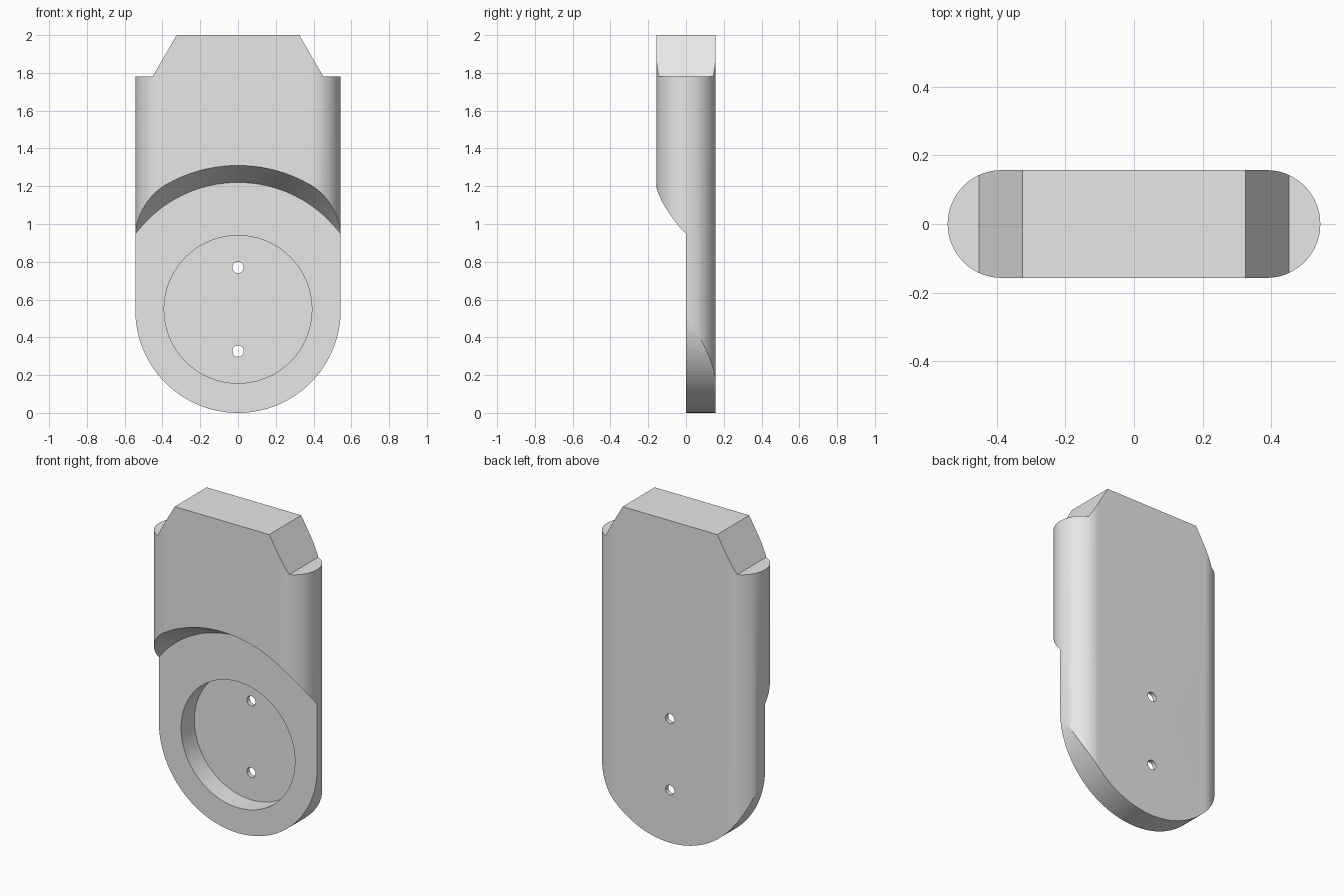
import bpy, bmesh
from math import sin, cos, pi, radians

old = bpy.data.objects.get("Cube")
if old:
    bpy.data.objects.remove(old, do_unlink=True)

HALF_W, HALF_D = 0.543, 0.157
BOTTOM_R = HALF_W + 0.0005


def arc(cx, cy, r, start, end, steps):
    angles = [radians(start + (end - start) * i / steps) for i in range(steps + 1)]
    return [(cx + r * cos(a), cy + r * sin(a)) for a in angles]


def solid(name, ring_a, ring_b):
    """Closed solid between two matching rings of 3D points."""
    bm = bmesh.new()
    a = [bm.verts.new(p) for p in ring_a]
    b = [bm.verts.new(p) for p in ring_b]
    bm.faces.new(a)
    bm.faces.new(b)
    for i in range(len(a)):
        j = (i + 1) % len(a)
        bm.faces.new((a[i], a[j], b[j], b[i]))
    bmesh.ops.recalc_face_normals(bm, faces=bm.faces[:])
    mesh = bpy.data.meshes.new(name)
    bm.to_mesh(mesh)
    bm.free()
    obj = bpy.data.objects.new(name, mesh)
    bpy.context.collection.objects.link(obj)
    return obj


def at_y(points, y):
    return [(x, y, z) for x, z in points]


def disc_cutter(name, z, r_front, r_back, y_front, y_back, steps):
    rings = [at_y(arc(0, z, r, 0, 360, steps)[:-1], y)
             for r, y in ((r_front, y_front), (r_back, y_back))]
    return solid(name, *rings)


def carve(target, cutter, operation="DIFFERENCE"):
    mod = target.modifiers.new(cutter.name, "BOOLEAN")
    mod.object, mod.operation, mod.solver = cutter, operation, "EXACT"
    bpy.context.view_layer.objects.active = target
    bpy.ops.object.modifier_apply(modifier=mod.name)
    bpy.data.objects.remove(cutter, do_unlink=True)


# Upright bar with rounded sides
cx = HALF_W - HALF_D
section = arc(cx, 0, HALF_D, -90, 90, 32) + arc(-cx, 0, HALF_D, 90, 270, 32)
body = solid("holder_body", [(x, y, -0.1) for x, y in section],
             [(x, y, 2.1) for x, y in section])

# Front outline: round bottom, shoulders and tapered top
outline = arc(0, BOTTOM_R, BOTTOM_R, 180, 360, 96)
outline += [(0.6, BOTTOM_R), (0.6, 1.78), (0.452, 1.78), (0.325, 2)]
outline += [(-0.325, 2), (-0.452, 1.78), (-0.6, 1.78), (-0.6, BOTTOM_R)]
carve(body, solid("outline_cutter", at_y(outline, -0.3), at_y(outline, 0.3)), "INTERSECT")

# Lower front cut back to half depth, with a sloping conical ledge
carve(body, disc_cutter("ledge_cutter", 0.543, 0.849, 0.677, -0.3, 0, 160))

# Round pocket and two screw holes through its floor
carve(body, disc_cutter("pocket_cutter", 0.548, 0.391, 0.391, -0.1, 0.13, 96))
for z in (0.327, 0.77):
    carve(body, disc_cutter("screw_hole_cutter", z, 0.03, 0.03, -0.2, 0.3, 32))

# Plain grey finish
grey = bpy.data.materials.new("light_grey")
grey.use_nodes = True
colour = (0.8, 0.8, 0.8, 1)
grey.diffuse_color = colour
grey.node_tree.nodes["Principled BSDF"].inputs["Base Color"].default_value = colour
body.data.materials.clear()
body.data.materials.append(grey)
for face in body.data.polygons:
    face.material_index = 0

bpy.ops.object.select_all(action="DESELECT")
body.select_set(True)
bpy.context.view_layer.objects.active = body
bpy.ops.object.shade_smooth_by_angle(angle=radians(25))
